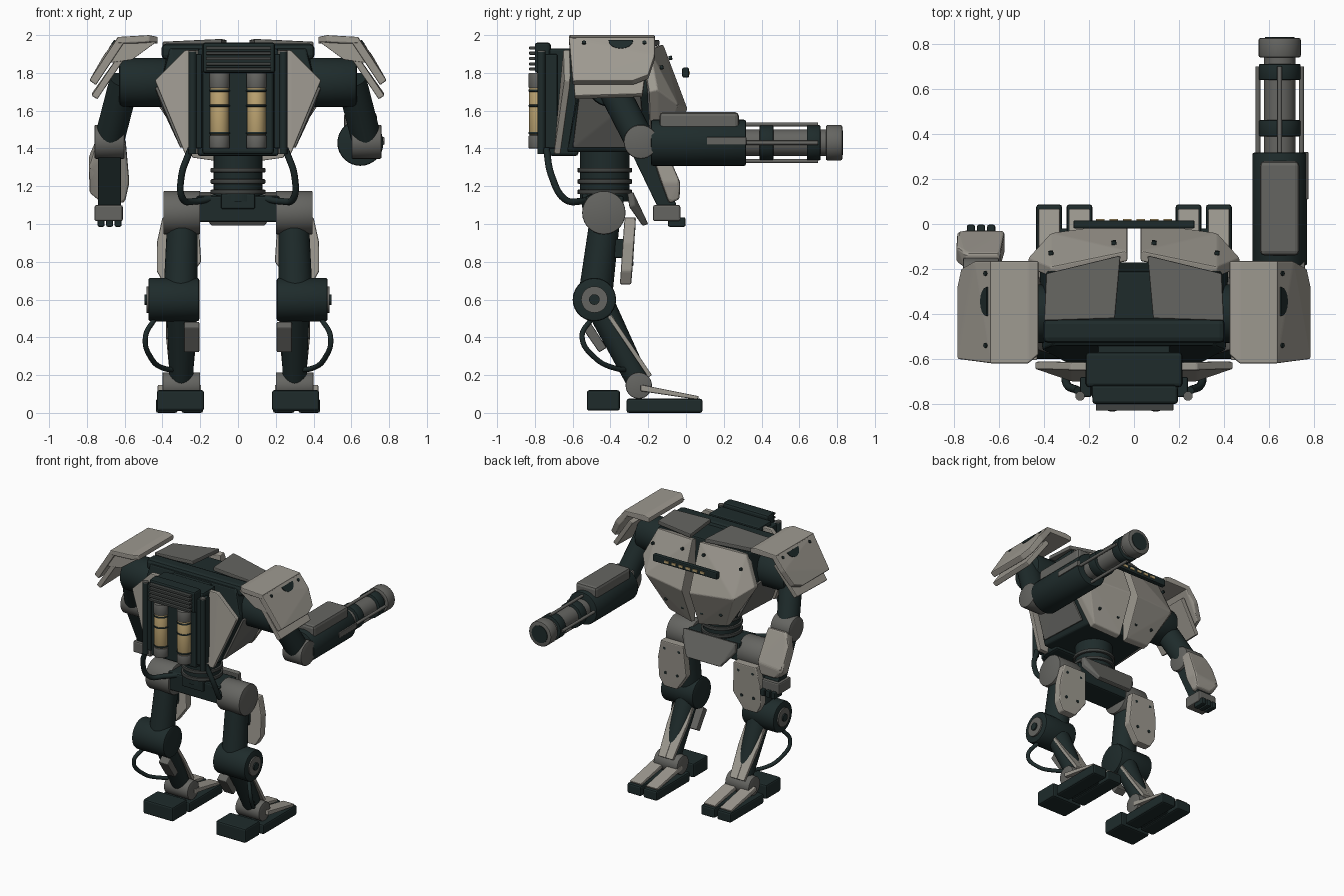
import bpy, bmesh, math
from mathutils import Vector


def material(name, r, g, b):
    m = bpy.data.materials.new(name)
    m.diffuse_color = (r, g, b, 1)
    return m


DARK = material("dark_green_black", 0.013, 0.024, 0.024)
LIGHT = material("light_warm_grey", 0.34, 0.32, 0.28)
GREY = material("mid_grey", 0.13, 0.13, 0.12)
STEEL = material("dark_grey", 0.05, 0.055, 0.052)
GOLD = material("gold", 0.52, 0.38, 0.17)


def finish(name, bm, mat, bevel=0.0, smooth=False):
    bmesh.ops.dissolve_limit(bm, angle_limit=0.01, verts=bm.verts, edges=bm.edges)
    if bevel:
        bmesh.ops.bevel(bm, geom=list(bm.edges), offset=bevel, segments=2, profile=0.5,
                        affect='EDGES', clamp_overlap=True)
    bmesh.ops.recalc_face_normals(bm, faces=bm.faces)
    me = bpy.data.meshes.new(name)
    bm.to_mesh(me)
    bm.free()
    me.materials.append(mat)
    ob = bpy.data.objects.new(name, me)
    bpy.context.collection.objects.link(ob)
    if smooth:
        me.shade_smooth()
        me.set_sharp_from_angle(angle=math.radians(35))
    return ob


def hull(name, pts, mat, s=1, bevel=0.006):
    """Convex solid around points, x multiplied by the side s."""
    bm = bmesh.new()
    for p in pts:
        bm.verts.new((p[0] * s, p[1], p[2]))
    r = bmesh.ops.convex_hull(bm, input=bm.verts)
    junk = [v for v in set(r["geom_interior"]) if isinstance(v, bmesh.types.BMVert)]
    bmesh.ops.delete(bm, geom=junk, context='VERTS')
    return finish(name, bm, mat, bevel)


def box(name, x, y, z, mat, s=1, bevel=0.008):
    return hull(name, [(a, b, c) for a in x for b in y for c in z], mat, s, bevel)


def prism(name, yz, x0, x1, mat, s=1, bevel=0.006):
    return hull(name, [(x, y, z) for x in (x0, x1) for y, z in yz], mat, s, bevel)


def slab(name, pts, off, mat, s=1, bevel=0.006):
    o = Vector(off)
    return hull(name, list(pts) + [Vector(p) + o for p in pts], mat, s, bevel)


def cyl(name, a, b, r, mat, s=1, n=28, r2=None, bevel=0.0):
    a, b = Vector((a[0] * s, a[1], a[2])), Vector((b[0] * s, b[1], b[2]))
    bm = bmesh.new()
    bmesh.ops.create_cone(bm, cap_ends=True, segments=n, radius1=r,
                          radius2=r if r2 is None else r2, depth=(b - a).length)
    if bevel:
        rim = [e for e in bm.edges if abs(e.verts[0].co.z - e.verts[1].co.z) < 1e-5]
        bmesh.ops.bevel(bm, geom=rim, offset=bevel, segments=2, profile=0.5, affect='EDGES')
    q = Vector((0, 0, 1)).rotation_difference(b - a)
    for v in bm.verts:
        v.co = q @ v.co + (a + b) / 2
    return finish(name, bm, mat, 0, True)


def hose(name, pts, r, s):
    cu = bpy.data.curves.new(name, 'CURVE')
    cu.dimensions, cu.bevel_depth, cu.bevel_resolution, cu.use_fill_caps = '3D', r, 3, True
    sp = cu.splines.new('BEZIER')
    sp.bezier_points.add(len(pts) - 1)
    for bp, p in zip(sp.bezier_points, pts):
        bp.co = (p[0] * s, p[1], p[2])
        bp.handle_left_type = bp.handle_right_type = 'AUTO'
    cu.materials.append(DARK)
    bpy.context.collection.objects.link(bpy.data.objects.new(name, cu))


def bolt(name, p, n, s, r=0.011):
    p, n = Vector(p), Vector(n).normalized()
    cyl(name, p - n * 0.012, p + n * 0.005, r, DARK, s, 12)


# Torso core, top bar, waist, pelvis
hull("torso_core", [(s * x, y, z) for s in (1, -1) for x, y, z in (
    (.36, -.54, 1.93), (.38, -.21, 1.93), (.41, -.56, 1.74), (.42, -.20, 1.70),
    (.28, -.63, 1.38), (.24, -.17, 1.38))], DARK, 1, 0.01)
box("torso_top_bar", (-.405, .405), (-.53, -.42), (1.87, 1.955), DARK, 1, .025)
cyl("waist", (0, -.43, 1.12), (0, -.43, 1.42), .13, DARK)
for z in (1.17, 1.225, 1.285):
    cyl("waist_ring", (0, -.43, z - .012), (0, -.43, z + .012), .145, STEEL, bevel=.005)
box("pelvis", (-.22, .22), (-.53, -.33), (1.01, 1.15), DARK, 1, .012)
box("pelvis_back_block", (-.09, .09), (-.55, -.45), (1.08, 1.16), DARK)
slab("pelvis_front_plate", [(-.22, -.28, 1.17), (.22, -.28, 1.17), (.22, -.27, 1.10),
     (-.22, -.27, 1.10), (-.14, -.20, 1.0), (.14, -.20, 1.0)], (0, -.03, -.01), GREY)

# Chest visor
box("visor_bar", (-.27, .27), (-.02, .016), (1.775, 1.828), DARK)
for i in range(6):
    x = -.15 + i * .06
    box("visor_light", (x - .018, x + .018), (.01, .022), (1.792, 1.808), GOLD, 1, 0)

# Backpack with vents and tanks
box("backpack_base", (-.215, .215), (-.725, -.57), (1.36, 1.93), DARK, 1, .015)
box("backpack_neck", (-.16, .16), (-.60, -.50), (1.40, 1.92), DARK)
box("backpack_panel", (-.19, .19), (-.775, -.715), (1.37, 1.96), DARK, 1, .015)
box("vent_box", (-.185, .195), (-.80, -.72), (1.80, 1.96), DARK, 1, .012)
for i in range(5):
    z = 1.82 + i * .028
    box("vent_rib", (-.17, .175), (-.83, -.79), (z - .008, z + .008), STEEL, 1, .003)

for s in (1, -1):
    for z0, z1, r, m in ((1.40, 1.47, .053, GREY), (1.47, 1.72, .05, GOLD), (1.72, 1.80, .053, GREY),
                         (1.475, 1.487, .054, DARK), (1.62, 1.632, .054, DARK), (1.70, 1.712, .054, DARK)):
        cyl("tank_part", (.097, -.78, z0), (.097, -.78, z1), r, m, s, bevel=.004)
    cyl("backpack_post", (.24, -.765, 1.37), (.24, -.765, 1.91), .021, DARK, s, 16)
    cyl("post_cap", (.24, -.765, 1.91), (.24, -.765, 1.918), .021, GREY, s, 16)
    box("post_bracket", (.19, .24), (-.77, -.68), (1.40, 1.90), DARK, s)
    # Torso armour
    slab("back_plate", [(.20, -.65, 1.92), (.28, -.65, 1.92), (.44, -.645, 1.76),
         (.28, -.70, 1.37), (.20, -.70, 1.37)], (0, .035, 0), LIGHT, s)
    slab("side_plate", [(.425, -.56, 1.73), (.425, -.24, 1.70), (.29, -.60, 1.41),
         (.27, -.22, 1.41)], (.015, 0, -.008), GREY, s)
    slab("top_hatch", [(.06, -.14, 1.945), (.39, -.22, 1.93), (.40, -.43, 1.935),
         (.085, -.42, 1.95)], (0, 0, .03), GREY, s)
    slab("chest_plate", [(.03, -.12, 1.95), (.37, -.19, 1.92), (.47, -.15, 1.71), (.37, -.04, 1.63),
         (.03, .008, 1.61), (.24, -.14, 1.36), (.03, -.11, 1.33)], (0, -.045, -.01), LIGHT, s)
    for p in ((.09, -.079, 1.88), (.37, -.125, 1.83), (.08, -.075, 1.44), (.23, -.09, 1.46)):
        bolt("chest_bolt", p, (.1, 1, .2), s)
    # Shoulder, layered pad and upper arm
    cyl("shoulder", (.36, -.40, 1.75), (.63, -.40, 1.75), .13, DARK, s, bevel=.02)
    slab("pad_top", [(.425, -.58, 1.955), (.425, -.165, 1.955), (.47, -.62, 1.965), (.47, -.165, 1.965),
         (.64, -.62, 1.955), (.64, -.165, 1.955)], (0, 0, .035), LIGHT, s)
    slab("pad_end", [(.43, -.605, 1.965), (.64, -.605, 1.97), (.56, -.605, 1.87), (.70, -.605, 1.85)],
         (0, .02, 0), LIGHT, s, .003)
    slab("pad_outer", [(.635, -.62, 1.99), (.635, -.165, 1.99), (.71, -.165, 1.895),
         (.787, -.60, 1.76), (.787, -.28, 1.76), (.77, -.20, 1.79)], (-.035, 0, -.025), LIGHT, s)
    slab("pad_lower", [(.62, -.60, 1.91), (.62, -.20, 1.91), (.775, -.59, 1.68),
         (.775, -.23, 1.69)], (-.03, 0, -.02), LIGHT, s)
    slab("pad_marking", [(.65 + .03 * math.sin(t * math.pi / 8), -.345 + .065 * math.cos(t * math.pi / 8),
         1.971 - 1.5 * .03 * math.sin(t * math.pi / 8)) for t in range(9)], (.005, 0, .004), DARK, s, 0)
    for y in (-.22, -.54):
        bolt("pad_bolt", (.66, y, 1.96), (.8, 0, .6), s)
    cyl("upper_arm", (.60, -.41, 1.76), (.68, -.25, 1.45), .08, DARK, s)
    cyl("elbow", (.60, -.24, 1.435), (.76, -.24, 1.435), .09, GREY, s, bevel=.008)
    # Hip, thigh and knee
    cyl("hip", (.20, -.435, 1.06), (.395, -.435, 1.06), .115, GREY, s, bevel=.006)
    cyl("thigh", (.295, -.43, 1.02), (.305, -.48, .62), .08, DARK, s, r2=.09)
    slab("thigh_plate", [(.21, -.265, 1.035), (.40, -.265, 1.035), (.43, -.275, .90), (.43, -.285, .75),
         (.39, -.29, .68), (.28, -.29, .68), (.195, -.28, .80)], (0, -.06, 0), LIGHT, s, .01)
    box("thigh_plate_mount", (.26, .34), (-.46, -.32), (.82, .92), DARK, s)
    for x, z in ((.25, .98), (.37, .98), (.27, .79), (.37, .79)):
        bolt("thigh_bolt", (x, -.272 - .05 * (1 - z), z), (0, 1, 0), s)
    cyl("knee", (.205, -.485, .60), (.475, -.485, .60), .115, DARK, s, bevel=.012)
    cyl("knee_disc", (.47, -.485, .60), (.485, -.485, .60), .07, GREY, s)
    cyl("knee_pin", (.47, -.485, .60), (.495, -.485, .60), .028, DARK, s)
    # Shin, calf plate, ankle
    cyl("shin", (.30, -.46, .58), (.30, -.25, .16), .08, DARK, s, r2=.062)
    for c in (1, -1):
        slab("shin_plate", [(.30 + c * x, y, z) for x, y, z in (
            (.08, -.395, .52), (.05, -.395, .52), (0, -.275, .34), (0, -.18, .20),
            (.06, -.18, .20), (.08, -.315, .40))], (0, -.02, -.012), LIGHT, s, .004)
    prism("calf_plate", [(-.55, .45), (-.51, .485), (-.42, .345), (-.46, .32)], .205, .285, GREY, s)
    cyl("ankle", (.20, -.25, .145), (.40, -.25, .145), .07, GREY, s, bevel=.006)
    # Foot with two toes and a heel block
    for x0, x1 in ((.185, .30), (.32, .435)):
        box("toe_sole", (x0, x1), (-.315, .087), (0, .075), DARK, s, .012)
        prism("toe_plate", [(-.24, .15), (-.24, .115), (.06, .07), (.07, .088)],
              x0 + .01, x1 - .01, LIGHT, s)
    box("foot_core", (.21, .41), (-.30, -.02), (.01, .07), DARK, s)
    box("heel_block", (.18, .43), (-.525, -.35), (.012, .12), DARK, s, .012)
    # Hoses
    hose("waist_hose", [(.25, -.74, 1.40), (.30, -.71, 1.25), (.29, -.64, 1.13),
         (.23, -.56, 1.12), (.12, -.50, 1.14)], .018, s)
    hose("shin_hose", [(.44, -.50, .50), (.49, -.55, .40), (.46, -.48, .29),
         (.39, -.37, .235), (.31, -.29, .23)], .014, s)

# Left forearm, armour and hand
hull("left_forearm", [(x, y, z) for x in (-.74, -.62) for y, z in (
    (-.30, 1.40), (-.19, 1.45), (-.15, 1.09), (-.05, 1.10))], DARK)
hull("left_forearm_armour", [(-.75, -.13, 1.45), (-.595, -.13, 1.45), (-.75, -.20, 1.43),
     (-.595, -.20, 1.43), (-.79, -.10, 1.36), (-.79, -.17, 1.30), (-.785, -.03, 1.20),
     (-.785, -.10, 1.16), (-.72, -.035, 1.13), (-.60, -.035, 1.13), (-.72, -.09, 1.11),
     (-.60, -.09, 1.11), (-.575, -.03, 1.22), (-.575, -.13, 1.22)], LIGHT, 1, .01)
box("left_hand", (-.76, -.61), (-.175, -.03), (1.015, 1.10), GREY, 1, .01)
for i in range(3):
    x = -.725 + i * .045
    box("left_finger", (x - .018, x + .018), (-.095, -.003), (.985, 1.035), DARK)

# Right arm rotary gun
def gun(name, y0, y1, r, m, dx=0, dz=0, n=32, bevel=0.0):
    cyl(name, (.648 + dx, y0, 1.43 + dz), (.648 + dx, y1, 1.43 + dz), r, m, 1, n, bevel=bevel)


gun("gun_body", -.185, .318, .122, DARK, bevel=.01)
box("gun_top_box", (.56, .735), (-.14, .28), (1.48, 1.592), GREY, 1, .02)
box("gun_side_strip", (.75, .776), (.11, .32), (1.42, 1.46), GREY, 1, .004)
gun("gun_core", .31, .75, .07, GREY)
for y in (.39, .64):
    gun("gun_ring", y, y + .072, .093, DARK, bevel=.006)
for i in range(4):
    a = math.radians(90 * i)
    gun("gun_rod", .31, .70, .011, GREY, .097 * math.cos(a), .097 * math.sin(a), 12)
gun("gun_muzzle", .74, .828, .094, GREY, bevel=.01)
gun("muzzle_bore", .82, .832, .065, DARK)
